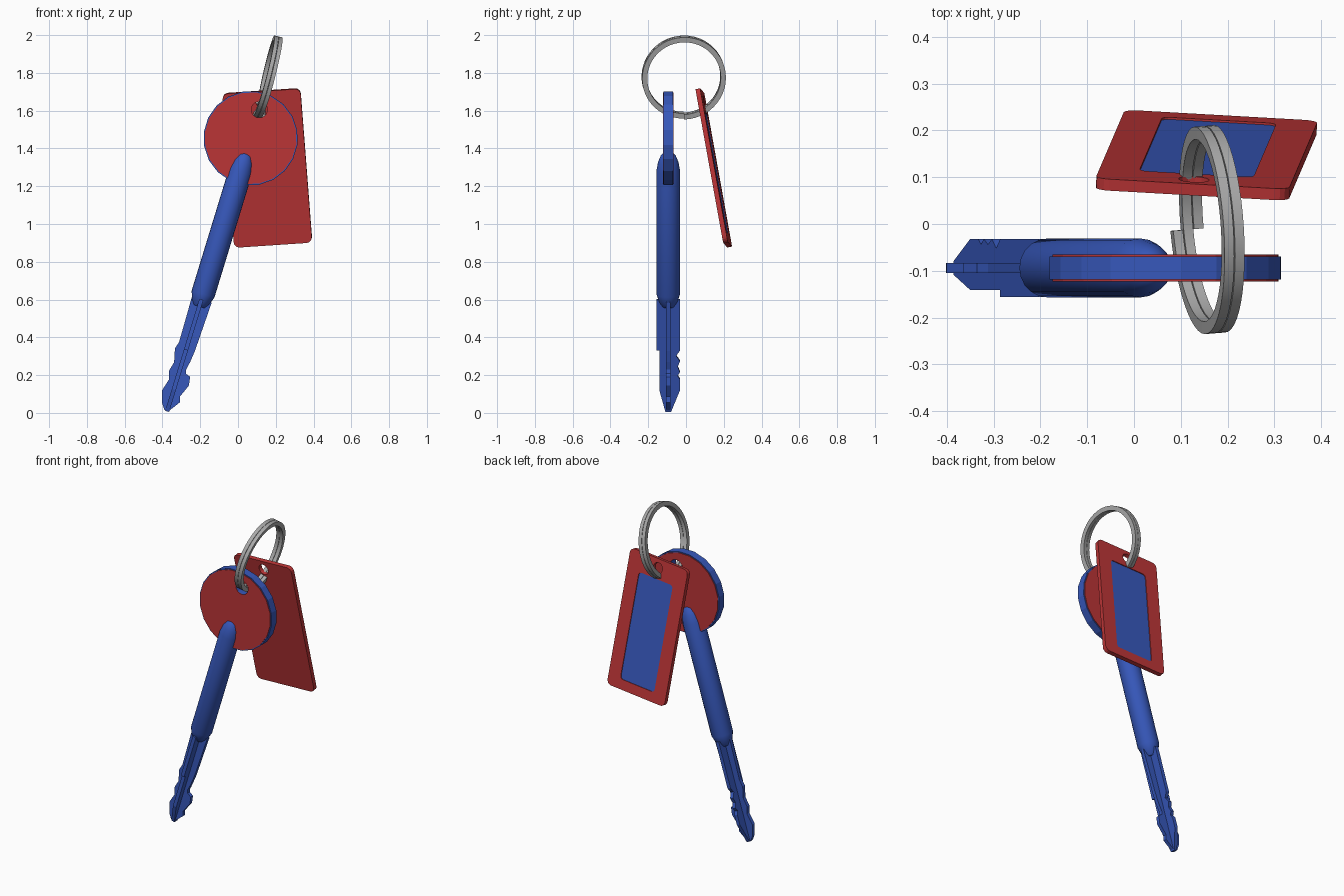
import bpy, bmesh
from math import pi, sin, cos, radians
from mathutils import Matrix, Vector

cube = bpy.data.objects.get("Cube")
if cube:
    bpy.data.objects.remove(cube, do_unlink=True)


def material(name, color):
    m = bpy.data.materials.new(name)
    m.use_nodes = True
    m.diffuse_color = (*color, 1)
    m.node_tree.nodes["Principled BSDF"].inputs["Base Color"].default_value = (*color, 1)
    return m


RED = material("red", (0.50, 0.035, 0.037))
BLUE = material("blue", (0.038, 0.098, 0.50))
STEEL = material("steel grey", (0.40, 0.40, 0.40))


def add_object(name, bm, mat, matrix):
    bmesh.ops.recalc_face_normals(bm, faces=bm.faces)
    mesh = bpy.data.meshes.new(name)
    bm.to_mesh(mesh)
    bm.free()
    mesh.materials.append(mat)
    obj = bpy.data.objects.new(name, mesh)
    obj.matrix_world = matrix
    bpy.context.collection.objects.link(obj)
    return obj


def smooth(obj, angle=35):
    bpy.ops.object.select_all(action='DESELECT')
    obj.select_set(True)
    bpy.context.view_layer.objects.active = obj
    bpy.ops.object.shade_smooth_by_angle(angle=radians(angle))


def circle(radius, count, z=0.0):
    return [(radius * cos(2 * pi * (i + .5) / count),
             z + radius * sin(2 * pi * (i + .5) / count)) for i in range(count)]


def rounded_rect(w, h, r, z=0.0, steps=4):
    pts = []
    for k, (sx, sz) in enumerate([(1, 1), (-1, 1), (-1, -1), (1, -1)]):
        for i in range(steps + 1):
            a = (k + i / steps) * pi / 2
            pts.append((sx * (w / 2 - r) + r * cos(a), z + sz * (h / 2 - r) + r * sin(a)))
    return pts


def plate(name, loops, y, thickness, mat, matrix):
    """Flat outline with optional holes in local XZ, thickened about y."""
    bm = bmesh.new()
    edges = []
    for loop in loops:
        vs = [bm.verts.new((a, y, b)) for a, b in loop]
        edges += [bm.edges.new((vs[i - 1], vs[i])) for i in range(len(vs))]
    bmesh.ops.triangle_fill(bm, edges=edges, use_beauty=True)
    obj = add_object(name, bm, mat, matrix)
    mod = obj.modifiers.new("thickness", 'SOLIDIFY')
    mod.thickness = thickness
    mod.offset = 0
    return obj


# Key: local z runs from the tip up to the head
key = Matrix.Translation((-0.375, -0.094, 0.008)) @ Matrix.Rotation(radians(17), 4, 'Y')

# Round head with red faces and a ring hole
HEAD_Z, HOLE_Z = 1.512, 1.67
hole = circle(.043, 14, HOLE_Z)
plate("key_head", [circle(.25, 20, HEAD_Z), hole], 0, .05, BLUE, key)
for side, y in (("front", -.0265), ("back", .0265)):
    plate("key_head_face_" + side, [circle(.244, 20, HEAD_Z), hole], y, .005, RED, key)

# Round shaft, lathed
profile = [(0, .58), (.03, .58), (.048, .605), (.063, .65), (.063, 1.33),
           (.054, 1.38), (.04, 1.415), (.022, 1.432), (0, 1.436)]
bm = bmesh.new()
vs = [bm.verts.new((r, 0, z)) for r, z in profile]
es = [bm.edges.new(pair) for pair in zip(vs, vs[1:])]
bmesh.ops.spin(bm, geom=vs + es, cent=(0, 0, 0), axis=(0, 0, 1), angle=2 * pi, steps=20)
bmesh.ops.remove_doubles(bm, verts=bm.verts, dist=1e-4)
smooth(add_object("key_shaft", bm, BLUE, key))

# Two crossed blades with cut teeth
wide_blade = [(.005, 0), (.05, .065), (.042, .095), (.07, .165), (.063, .21), (.037, .22),
              (.031, .24), (.04, .285), (.047, .35), (.057, .62),
              (-.052, .62), (-.047, .37), (-.058, .33), (-.041, .26), (-.053, .21),
              (-.04, .165), (-.058, .1), (-.038, .033), (-.018, .005)]
cross_blade = [(.015, 0), (.062, .12), (.062, .18), (.05, .2), (.062, .22), (.05, .25),
               (.062, .28), (.042, .31), (.062, .34), (.062, .62),
               (-.062, .62), (-.062, .34), (-.047, .34), (-.047, .12), (-.015, 0)]
plate("key_blade_wide", [wide_blade], 0, .022, BLUE, key)
plate("key_blade_cross", [cross_blade], 0, .022, BLUE, key @ Matrix.Rotation(pi / 2, 4, 'Z'))


def frame(x_axis, z_axis, origin):
    z = Vector(z_axis).normalized()
    y = z.cross(Vector(x_axis)).normalized()
    x = y.cross(z)
    m = Matrix((x, y, z)).transposed().to_4x4()
    m.translation = origin
    return m


# Tag: base, raised back frame and recessed blue label
W, H = .415, .83
tag = frame((.41, -.025, .037), (-.063, -.147, .815), (.155, .147, 1.297))
tag_hole = circle(.033, 14, H / 2 - .055)
outline = rounded_rect(W, H, .03)
label = rounded_rect(.245, .65, .02, -.03)
plate("tag_base", [outline, tag_hole], -.004, .017, RED, tag)
plate("tag_frame", [outline, tag_hole, label], .0085, .008, RED, tag)
plate("tag_label", [label], .006, .004, BLUE, tag)

# Split ring: a square bar coiled two turns, ends at the bottom
ring = frame((1, .08, -.233), (.233, 0, .972), (.162, -.012, 1.777))
STEPS, PITCH = 48, .023
bm = bmesh.new()
sections = []
for i in range(2 * STEPS + 1):
    a = 2 * pi * i / STEPS
    shift = PITCH * (i / STEPS - 1)
    sections.append([bm.verts.new((shift + dx, -r * sin(a), -r * cos(a)))
                     for dx, r in ((-.0105, .195), (.0105, .195), (.0105, .222), (-.0105, .222))])
for s, t in zip(sections, sections[1:]):
    for k in range(4):
        bm.faces.new((s[k - 1], s[k], t[k], t[k - 1]))
bm.faces.new(sections[0])
bm.faces.new(sections[-1])
smooth(add_object("split_ring", bm, STEEL, ring))
